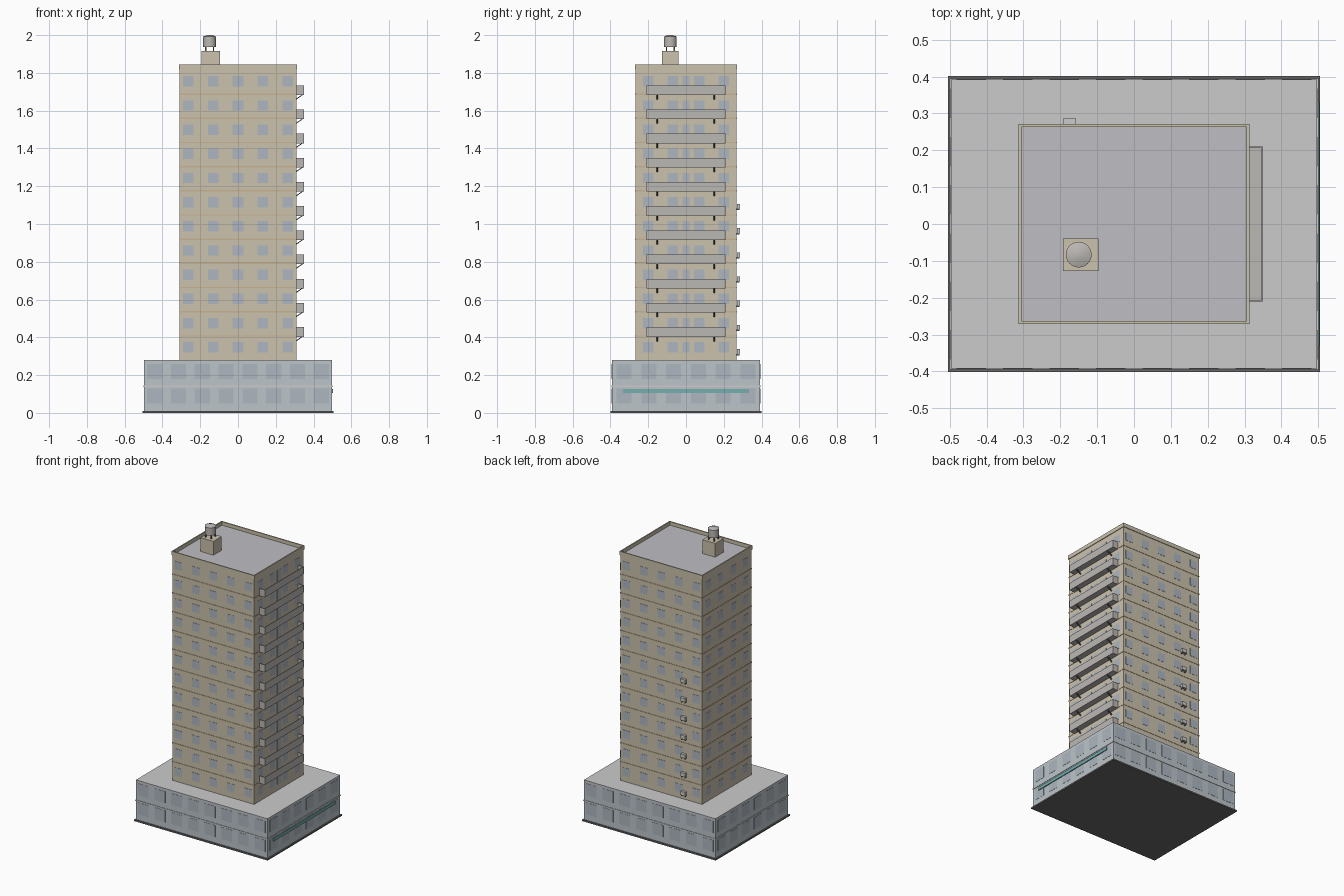
import bpy, bmesh, math
from mathutils import Matrix, Vector

if "Cube" in bpy.data.objects:
    bpy.data.objects.remove(bpy.data.objects["Cube"])


def mat(name, r, g, b):
    m = bpy.data.materials.new(name)
    m.diffuse_color = (r, g, b, 1)
    m.use_nodes = True
    m.node_tree.nodes["Principled BSDF"].inputs["Base Color"].default_value = m.diffuse_color
    return m


BEIGE = mat("beige_wall", 0.60, 0.54, 0.42)
BAND = mat("band_ochre", 0.58, 0.45, 0.29)
GLASS = mat("window_glass", 0.42, 0.47, 0.53)
PODIUM = mat("podium_wall", 0.50, 0.56, 0.59)
PALE = mat("pale_concrete", 0.62, 0.62, 0.61)
ROOF = mat("roof_grey", 0.52, 0.51, 0.54)
BALC = mat("balcony_grey", 0.50, 0.48, 0.46)
DARK = mat("dark_metal", 0.15, 0.14, 0.14)
TEAL = mat("teal_strip", 0.18, 0.42, 0.42)


def finish(name, bm, material):
    me = bpy.data.meshes.new(name)
    bm.to_mesh(me)
    bm.free()
    me.materials.append(material)
    ob = bpy.data.objects.new(name, me)
    bpy.context.collection.objects.link(ob)
    return ob


def boxes(name, spans, material):
    """One object from many boxes, each (x0, x1, y0, y1, z0, z1)."""
    bm = bmesh.new()
    for x0, x1, y0, y1, z0, z1 in spans:
        m = Matrix.Translation(((x0 + x1) / 2, (y0 + y1) / 2, (z0 + z1) / 2))
        bmesh.ops.create_cube(bm, size=1, matrix=m @ Matrix.Diagonal((x1 - x0, y1 - y0, z1 - z0, 1)))
    return finish(name, bm, material)


def slab(hx, hy, z0, z1):
    return (-hx, hx, -hy, hy, z0, z1)


def ring(hx, hy, t, z0, z1):
    return [(-hx, hx, -hy, -hy + t, z0, z1), (-hx, hx, hy - t, hy, z0, z1),
            (-hx, -hx + t, -hy + t, hy - t, z0, z1), (hx - t, hx, -hy + t, hy - t, z0, z1)]


def pane(side, u, w, z0, z1, hx, hy, d=0.0015):
    """Thin window panel centred at u along the given wall."""
    if side in "FB":
        y = -hy if side == "F" else hy
        return (u - w / 2, u + w / 2, y - d, y + d, z0, z1)
    x = -hx if side == "L" else hx
    return (x - d, x + d, u - w / 2, u + w / 2, z0, z1)


# podium
PX, PY, PZ = 0.497, 0.392, 0.28
boxes("base_plinth", [slab(0.505, 0.401, 0, 0.01)], DARK)
boxes("podium", [slab(PX, PY, 0.01, PZ - 0.004)], PODIUM)
boxes("podium_roof", [slab(PX, PY, PZ - 0.004, PZ)], PALE)
boxes("podium_band", ring(PX + 0.003, PY + 0.003, 0.006, 0.138, 0.144), PALE)
panes = []
for z0 in (0.05, 0.18):
    for i in range(8):
        panes += [pane(s, (i - 3.5) * 0.126, 0.08, z0, z0 + 0.08, PX, PY) for s in "FB"]
    for i in range(6):
        panes += [pane(s, (i - 2.5) * 0.131, 0.08, z0, z0 + 0.08, PX, PY) for s in "LR"]
boxes("podium_windows", panes, GLASS)
boxes("entrance_strip", [(PX - 0.002, 0.504, -0.333, 0.333, 0.105, 0.126)], TEAL)

# tower
TX, TY, TOP, H, N = 0.309, 0.267, 1.82, 0.128, 12
boxes("tower", [slab(TX, TY, PZ, TOP - 0.002)], BEIGE)
boxes("roof", [slab(TX - 0.004, TY - 0.004, TOP - 0.002, TOP + 0.001)], ROOF)
boxes("roof_parapet", ring(0.3135, 0.271, 0.008, TOP - 0.002, 1.845), BEIGE)
floors = [PZ + H * i for i in range(N)]
bands = []
for z in floors[1:]:
    bands += ring(TX + 0.002, TY + 0.002, 0.004, z - 0.004, z + 0.003)
boxes("floor_bands", bands, BAND)

# tower windows
panes = []
for z in floors:
    for i in range(5):
        panes += [pane(s, (i - 2) * 0.132, 0.056, z + 0.04, z + 0.095, TX, TY) for s in "FB"]
    for u in (-0.2, -0.07, 0.07, 0.2):
        panes += [pane(s, u, 0.056, z + 0.04, z + 0.095, TX, TY) for s in "LR"]
    panes.append(pane("R", 0, 0.036, z + 0.04 if z == PZ else z + 0.006, z + 0.095, TX, TY))
boxes("tower_windows", panes, GLASS)

# balconies: floor slab, front wall and two end walls
parts = []
bracket = bmesh.new()
BX = 0.35
for z in floors[1:]:
    z0, z1 = z - 0.005, z + 0.046
    parts += [(TX, BX, -0.21, 0.21, z0, z0 + 0.008),
              (BX - 0.004, BX, -0.21, 0.21, z0 + 0.008, z1)]
    parts += [(TX, BX - 0.004, y, y + 0.004, z0 + 0.008, z1) for y in (-0.21, 0.206)]
    # slanted brackets underneath
    for y in (-0.153, 0.15):
        prof = [(TX, z0 - 0.024), (BX - 0.007, z0), (BX - 0.014, z0), (TX, z0 - 0.018)]
        f = bracket.faces.new([bracket.verts.new((px, y - 0.004, pz)) for px, pz in prof])
        ext = bmesh.ops.extrude_face_region(bracket, geom=[f])["geom"]
        bmesh.ops.translate(bracket, vec=(0, 0.008, 0),
                            verts=[v for v in ext if isinstance(v, bmesh.types.BMVert)])
        f.select = True
bmesh.ops.recalc_face_normals(bracket, faces=bracket.faces[:])
boxes("balconies", parts, BALC)
finish("balcony_brackets", bracket, DARK)

# air conditioners on the back wall of the lower seven floors
units, feet = [], []
for z in floors[:7]:
    units.append((-0.193, -0.158, TY + 0.002, 0.286, z + 0.033, z + 0.058))
    feet += [(x, x + 0.004, TY, 0.284, z + 0.025, z + 0.033) for x in (-0.19, -0.165)]
boxes("air_conditioners", units, PALE)
boxes("air_conditioner_feet", feet, DARK)

# rooftop house and water tank
boxes("stair_house", [(-0.193, -0.096, -0.128, -0.039, TOP, 1.915)], BEIGE)
CX, CY = -0.15, -0.083
boxes("tank_legs", [(CX + a - 0.003, CX + a + 0.003, CY + b - 0.003, CY + b + 0.003, 1.915, 1.942)
                    for a in (-0.021, 0.021) for b in (-0.021, 0.021)], DARK)
bm = bmesh.new()
for r1, r2, z0, z1 in ((0.034, 0.034, 1.938, 1.992), (0.035, 0.012, 1.992, 2.0)):
    bmesh.ops.create_cone(bm, cap_ends=True, segments=24, radius1=r1, radius2=r2, depth=z1 - z0,
                          matrix=Matrix.Translation((CX, CY, (z0 + z1) / 2)))
tank = finish("water_tank", bm, BALC)
bpy.context.view_layer.objects.active = tank
tank.select_set(True)
bpy.ops.object.shade_smooth_by_angle(angle=math.radians(30))
